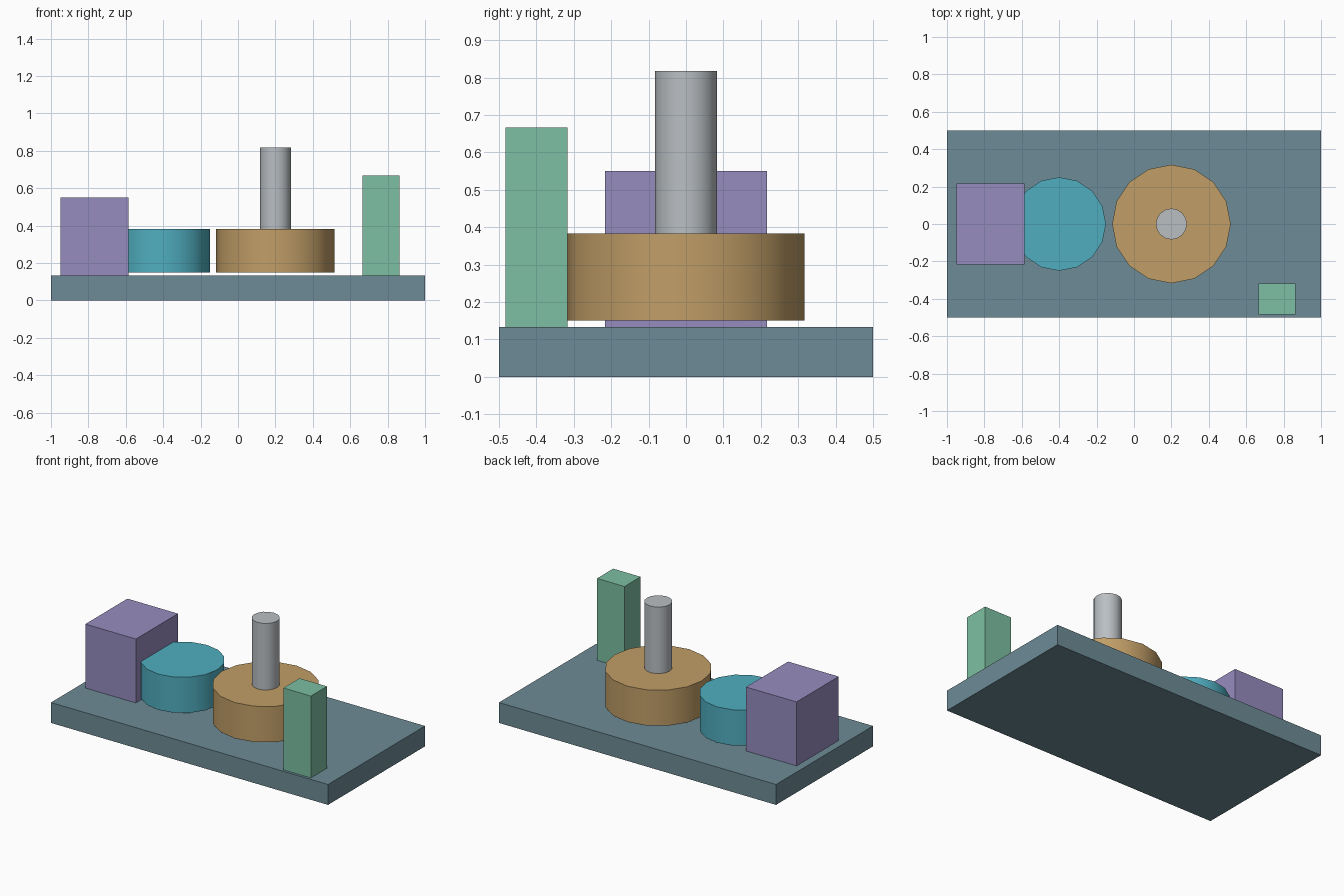
import bpy
import math

default = bpy.data.objects.get("Cube")
if default:
    bpy.data.objects.remove(default, do_unlink=True)


def material(name, *rgb):
    mat = bpy.data.materials.new(name)
    mat.use_nodes = True
    mat.diffuse_color = (*rgb, 1)
    mat.node_tree.nodes["Principled BSDF"].inputs["Base Color"].default_value = (*rgb, 1)
    return mat


def finish(name, mat):
    obj = bpy.context.object
    obj.name = obj.data.name = name
    obj.data.materials.append(mat)
    return obj


def box(name, mat, x, y, z):
    """Box given by its (low, high) range on each axis."""
    spans = (x, y, z)
    bpy.ops.mesh.primitive_cube_add(size=1, location=[(a + b) / 2 for a, b in spans])
    obj = finish(name, mat)
    obj.scale = [b - a for a, b in spans]
    bpy.ops.object.transform_apply(location=False, rotation=False, scale=True)


def disc(name, mat, x, radius, low, high):
    """Upright 16-sided cylinder with smooth sides and sharp rims."""
    bpy.ops.mesh.primitive_cylinder_add(vertices=16, radius=radius, depth=high - low,
                                        location=(x, 0, (low + high) / 2))
    finish(name, mat)
    bpy.ops.object.shade_smooth_by_angle(angle=math.radians(30))


slate = material("slate", 0.155, 0.26, 0.305)
lilac = material("lilac", 0.305, 0.262, 0.515)
teal = material("teal", 0.08, 0.423, 0.527)
tan = material("tan", 0.533, 0.342, 0.136)
steel = material("steel", 0.49, 0.52, 0.545)
mint = material("mint", 0.205, 0.521, 0.366)

FLOOR = 0.133
WHEEL_LOW, WHEEL_HIGH = 0.15, 0.383

# Base plate with the two blocks standing on it
box("base_plate", slate, (-1, 1), (-0.5, 0.5), (0, FLOOR))
box("motor_block", lilac, (-0.95, -0.585), (-0.217, 0.217), (FLOOR, 0.55))
box("corner_post", mint, (0.666, 0.864), (-0.483, -0.317), (FLOOR, 0.667))

# Two wheels held just above the plate, and the shaft on the large one
disc("small_wheel", teal, -0.4, 0.25, WHEEL_LOW, WHEEL_HIGH)
disc("large_wheel", tan, 0.2, 0.317, WHEEL_LOW, WHEEL_HIGH)
disc("shaft", steel, 0.2, 0.083, WHEEL_HIGH, 0.817)
